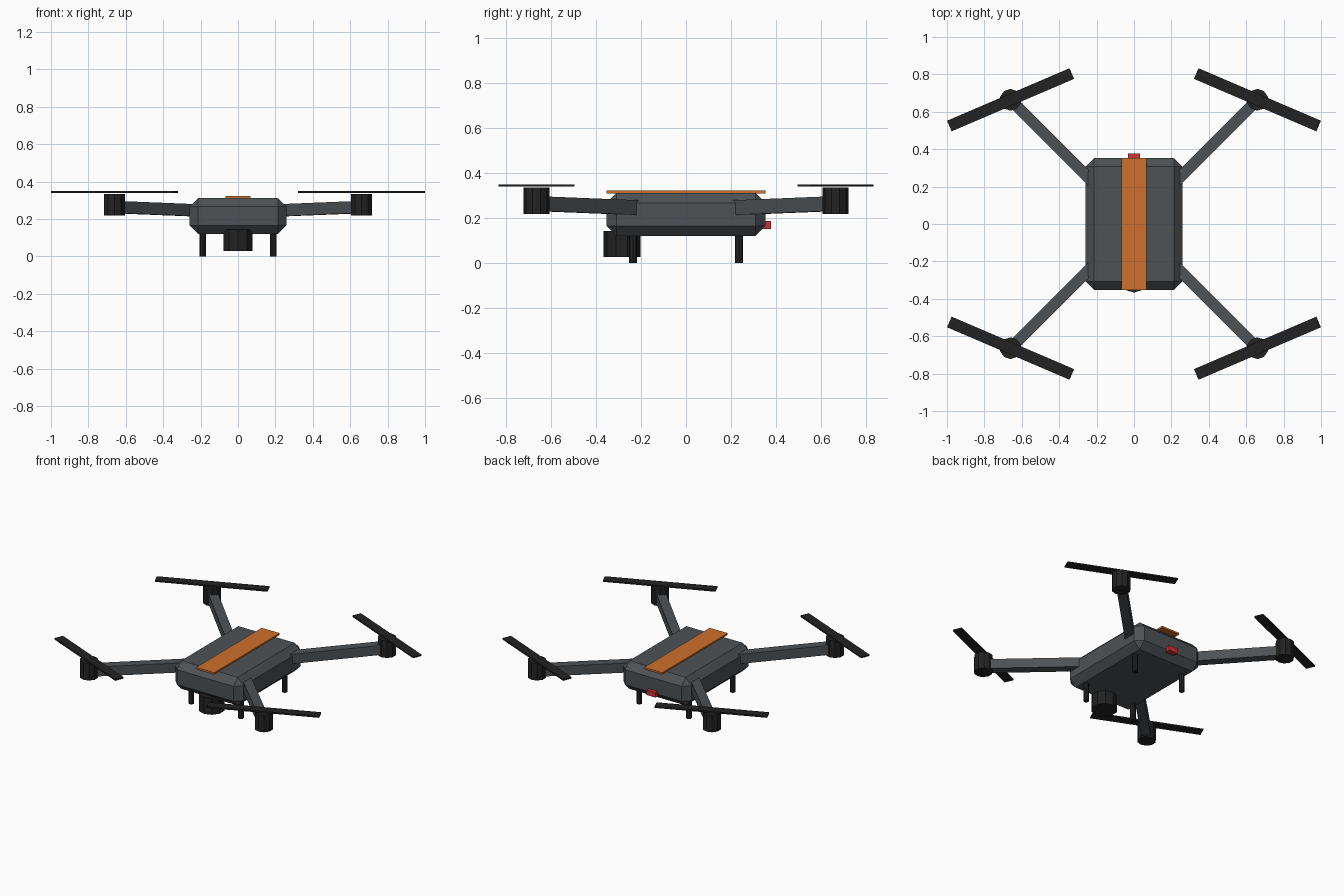
import bpy
import math
from mathutils import Vector

cube = bpy.data.objects.get("Cube")
if cube:
    bpy.data.objects.remove(cube, do_unlink=True)


def material(name, rgb):
    m = bpy.data.materials.new(name)
    m.use_nodes = True
    m.diffuse_color = (*rgb, 1)
    m.node_tree.nodes["Principled BSDF"].inputs["Base Color"].default_value = (*rgb, 1)
    return m


GREY = material("slate grey", (0.075, 0.085, 0.092))
BLACK = material("matte black", (0.016, 0.016, 0.016))
ORANGE = material("orange", (0.62, 0.16, 0.025))
RED = material("signal red", (0.65, 0.03, 0.035))


def finish(name, mat):
    ob = bpy.context.object
    ob.name = ob.data.name = name
    ob.data.materials.append(mat)
    return ob


def box(name, centre, size, mat, rotation=(0, 0, 0)):
    bpy.ops.mesh.primitive_cube_add(size=1, location=centre, rotation=rotation)
    ob = finish(name, mat)
    for v in ob.data.vertices:
        v.co = v.co * Vector(size)
    return ob


def post(name, x, y, bottom, top, radius, sides, mat):
    bpy.ops.mesh.primitive_cylinder_add(
        vertices=sides, radius=radius, depth=top - bottom,
        location=(x, y, (bottom + top) / 2))
    return finish(name, mat)


def beam(name, start, end, width, height, mat):
    start, end = Vector(start), Vector(end)
    d = end - start
    pitch = -math.atan2(d.z, math.hypot(d.x, d.y))
    return box(name, (start + end) / 2, (d.length, width, height), mat,
               (0, pitch, math.atan2(d.y, d.x)))


# Chamfered hull
hull = box("body", (0, 0, 0.216), (0.516, 0.706, 0.192), GREY)
bevel = hull.modifiers.new("chamfer", 'BEVEL')
bevel.width = 0.045
bevel.segments = 1

# Top stripe, camera pod and tail light
box("top_stripe", (0, 0, 0.316), (0.136, 0.706, 0.012), ORANGE)
post("camera_pod", 0, -0.285, 0.028, 0.143, 0.082, 10, BLACK)
box("tail_light", (0, 0.355, 0.169), (0.066, 0.044, 0.034), RED)

# Four corners: leg, arm, motor and propeller
for end, sy in (("front", -1), ("back", 1)):
    for side, sx in (("left", 1), ("right", -1)):
        tag = f"{end}_{side}_"
        mx, my = 0.66 * sx, 0.664 * sy
        post(tag + "leg", 0.188 * sx, 0.235 * sy, 0, 0.14, 0.018, 8, BLACK)
        beam(tag + "arm", (0.19 * sx, 0.194 * sy, 0.245), (mx, my, 0.264),
             0.06, 0.065, GREY)
        post(tag + "motor", mx, my, 0.219, 0.335, 0.058, 10, BLACK)
        box(tag + "propeller", (mx, my, 0.344), (0.712, 0.062, 0.01), BLACK,
            (0, 0, math.radians(-23.2) * sx * sy))
